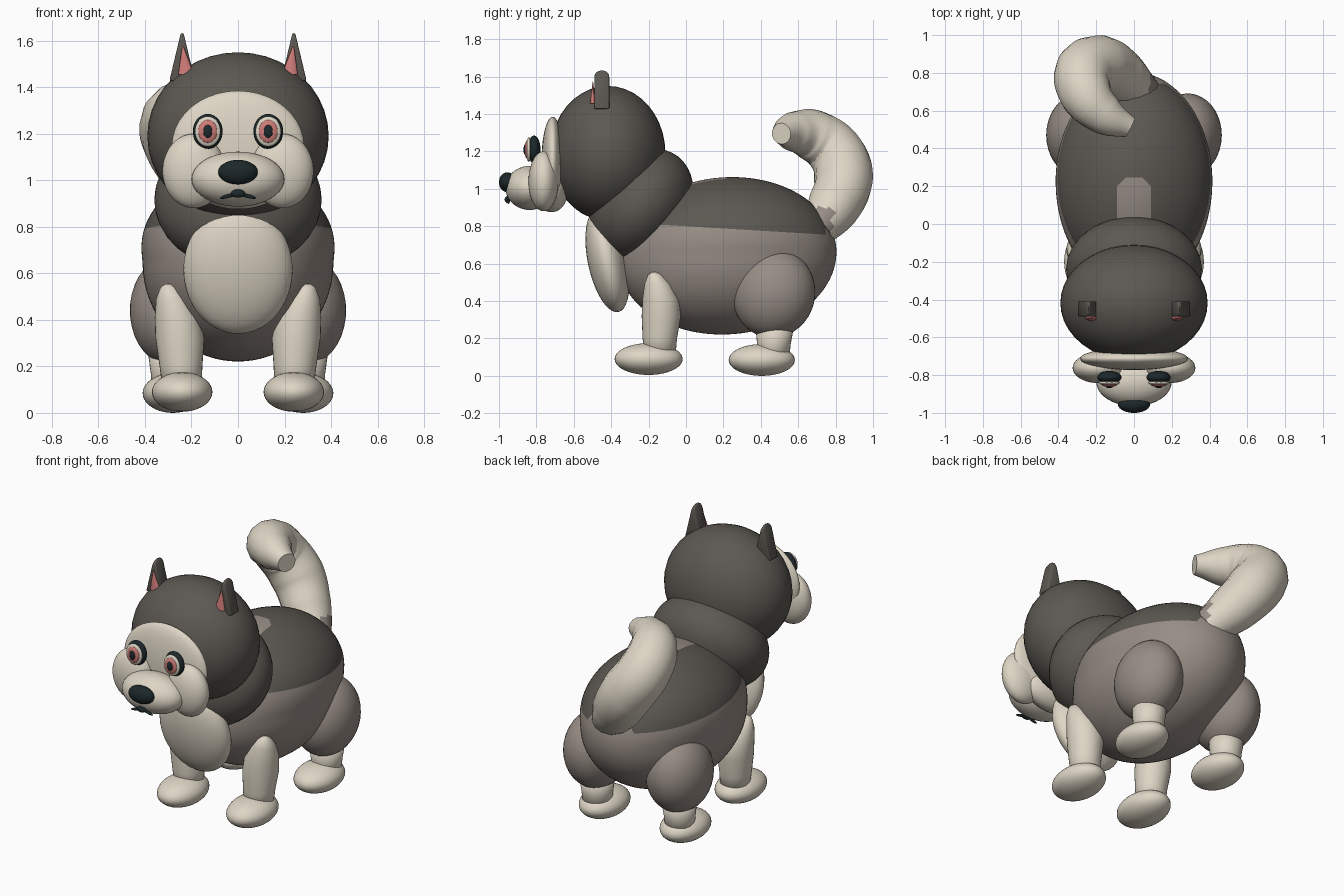
import bpy, bmesh, math
from mathutils import Matrix, Vector

if "Cube" in bpy.data.objects:
    bpy.data.objects.remove(bpy.data.objects["Cube"], do_unlink=True)


def material(name, rgb):
    m = bpy.data.materials.new(name)
    m.use_nodes = True
    m.diffuse_color = (*rgb, 1)
    m.node_tree.nodes["Principled BSDF"].inputs["Base Color"].default_value = (*rgb, 1)
    return m


cream = material("cream fur", (0.73, 0.67, 0.56))
taupe = material("taupe fur", (0.31, 0.265, 0.235))
dark = material("charcoal fur", (0.107, 0.098, 0.084))
pink = material("pink", (0.62, 0.2, 0.19))
black = material("blue black", (0.012, 0.021, 0.023))


def finish(name, bm, *mats, smooth=True):
    mesh = bpy.data.meshes.new(name)
    bmesh.ops.recalc_face_normals(bm, faces=bm.faces)
    for f in bm.faces:
        f.smooth = smooth
    bm.to_mesh(mesh)
    bm.free()
    for m in mats:
        mesh.materials.append(m)
    obj = bpy.data.objects.new(name, mesh)
    bpy.context.collection.objects.link(obj)
    return obj


def ellipsoid_mesh(loc, radii, tilt=0, segs=40):
    bm = bmesh.new()
    mat = (Matrix.Translation(loc) @ Matrix.Rotation(math.radians(tilt), 4, 'X')
           @ Matrix.Diagonal((*radii, 1)))
    bmesh.ops.create_uvsphere(bm, u_segments=segs, v_segments=segs // 2, radius=1, matrix=mat)
    return bm


def ellipsoid(name, mat, loc, radii, tilt=0):
    return finish(name, ellipsoid_mesh(loc, radii, tilt), mat)


def limb(name, mat, rings, sides=32):
    """Round limb from (x, y, z, radius) rings."""
    bm = bmesh.new()
    loops = []
    for x, y, z, r in rings:
        angles = [2 * math.pi * i / sides for i in range(sides)]
        loops.append([bm.verts.new((x + r * math.cos(a), y + r * math.sin(a), z)) for a in angles])
    for a, b in zip(loops, loops[1:]):
        for i in range(sides):
            j = (i + 1) % sides
            bm.faces.new((a[i], a[j], b[j], b[i]))
    bm.faces.new(loops[0])
    bm.faces.new(loops[-1])
    return finish(name, bm, mat)


# Body with fuller shoulders, a dark saddle and a light patch, cut along clean lines
bm = ellipsoid_mesh((0, 0.22, 0.642), (0.41, 0.585, 0.42), 4, 96)
for v in bm.verts:
    if v.co.z > 0.65:
        v.co.x *= 1 + 0.06 * math.sin(math.pi * (v.co.z - 0.65) / 0.42)
for point, normal in (((0, 0, 0.8), (0, 0.06, 1)), ((0, 0.745, 0), (0, 1, 0)),
                      ((0.09, 0, 0), (1, 0, 0)), ((-0.09, 0, 0), (1, 0, 0)),
                      ((0, 0.245, 0), (0, 1, 0)),
                      ((0.09, 0.2, 0), (1, 1, 0)), ((-0.09, 0.2, 0), (-1, 1, 0))):
    bmesh.ops.bisect_plane(bm, geom=bm.verts[:] + bm.edges[:] + bm.faces[:],
                           plane_co=point, plane_no=normal)
for f in bm.faces:
    c = f.calc_center_median()
    saddle = c.z > 0.8 - 0.06 * c.y and c.y < 0.745
    patch = c.z > 0.9 and abs(c.x) < 0.09 and c.y < 0.245 and c.y + abs(c.x) < 0.29
    f.material_index = 1 if saddle and not patch else 0
finish("body", bm, taupe, dark)

# Neck, chest bib and head
ellipsoid("neck", dark, (0, -0.24, 0.915), (0.36, 0.25, 0.325), -37)
ellipsoid("chest_bib", cream, (0, -0.42, 0.615), (0.235, 0.105, 0.28), 12)
ellipsoid("head", dark, (0, -0.418, 1.19), (0.39, 0.308, 0.36))

# Face
ellipsoid("face_mask", cream, (0, -0.713, 1.145), (0.285, 0.06, 0.24))
ellipsoid("chin", cream, (0, -0.72, 0.99), (0.2, 0.09, 0.115))
ellipsoid("muzzle", cream, (0, -0.835, 1.005), (0.2, 0.13, 0.118))
ellipsoid("nose", black, (0, -0.955, 1.035), (0.085, 0.045, 0.053))
ellipsoid("mouth_middle", black, (0, -0.955, 0.943), (0.03, 0.015, 0.018))

for s, side in ((1, "left"), (-1, "right")):
    ellipsoid(side + "_cheek", cream, (s * 0.19, -0.762, 1.04), (0.135, 0.08, 0.16))
    mouth = ellipsoid(side + "_mouth_corner", black, (0, 0, 0), (0.036, 0.008, 0.008))
    mouth.location = (s * 0.042, -0.95, 0.932)
    mouth.rotation_euler = (0, s * 0.25, 0)

    # Eye layers, each smaller and further forward
    for part, mat, y, rx, ry, rz in (
            ("eye_rim", black, -0.812, 0.064, 0.034, 0.075),
            ("eye_white", cream, -0.84, 0.055, 0.016, 0.065),
            ("iris", pink, -0.85, 0.041, 0.013, 0.049),
            ("pupil", black, -0.859, 0.02, 0.01, 0.028)):
        ellipsoid(side + "_" + part, mat, (s * 0.13, y, 1.21), (rx, ry, rz))

    # Ear: wedge with rounded edges and a pink lining
    bm = bmesh.new()
    bmesh.ops.create_cube(bm, size=1)
    for v in bm.verts:
        w = 0.012 if v.co.z > 0 else 0.11
        v.co = (s * 0.24 + v.co.x * w, -0.45 + v.co.y * 0.08, 1.53 + v.co.z * 0.205)
    top = [e for e in bm.edges if all(v.co.z > 1.6 for v in e.verts)
           and abs(e.verts[0].co.y - e.verts[1].co.y) < 0.01]
    bmesh.ops.bevel(bm, geom=top, offset=0.035, segments=4, profile=0.5, affect='EDGES')
    ear = finish(side + "_ear", bm, dark)
    bevel = ear.modifiers.new("soft edges", 'BEVEL')
    bevel.width = 0.012
    bevel.segments = 2
    bm = bmesh.new()
    bmesh.ops.create_cone(bm, segments=24, radius1=0.034, radius2=0.003, depth=0.12, cap_ends=True)
    for v in bm.verts:
        v.co = (s * (0.23 + 0.12 * v.co.z) + v.co.x, -0.498 + v.co.y * 0.45, 1.515 + v.co.z)
    finish(side + "_ear_lining", bm, pink, smooth=False)

    # Front leg and paw
    limb(side + "_front_leg", cream, [
        (s * 0.24, -0.14, 0.08, 0.082), (s * 0.245, -0.14, 0.2, 0.092),
        (s * 0.25, -0.132, 0.32, 0.105), (s * 0.26, -0.135, 0.41, 0.098),
        (s * 0.28, -0.15, 0.49, 0.072), (s * 0.295, -0.165, 0.54, 0.038),
        (s * 0.3, -0.17, 0.555, 0.012)])
    ellipsoid(side + "_front_paw", cream, (s * 0.24, -0.2, 0.09), (0.13, 0.182, 0.085))

    # Hind leg and paw
    ellipsoid(side + "_thigh", taupe, (s * 0.285, 0.47, 0.44), (0.18, 0.22, 0.238), -15)
    limb(side + "_hind_leg", cream, [
        (s * 0.285, 0.465, 0.08, 0.085), (s * 0.285, 0.47, 0.17, 0.09),
        (s * 0.285, 0.475, 0.28, 0.105)])
    ellipsoid(side + "_hind_paw", cream, (s * 0.28, 0.405, 0.085), (0.13, 0.177, 0.085))

# Curled tail swept along a curve
curve = bpy.data.curves.new("tail_path", 'CURVE')
curve.dimensions = '3D'
curve.bevel_depth = 1
curve.bevel_resolution = 5
curve.resolution_u = 10
curve.use_fill_caps = True
path = [(0.05, 0.69, 0.77, 0.1), (-0.07, 0.785, 0.9, 0.142), (-0.18, 0.842, 1.05, 0.158),
        (-0.27, 0.795, 1.2, 0.153), (-0.25, 0.68, 1.285, 0.14),
        (-0.15, 0.575, 1.305, 0.108), (-0.02, 0.51, 1.295, 0.057)]
spline = curve.splines.new('BEZIER')
spline.bezier_points.add(len(path) - 1)
for p, (x, y, z, r) in zip(spline.bezier_points, path):
    p.co = Vector((x, y, z))
    p.radius = r
    p.handle_left_type = p.handle_right_type = 'AUTO'
tail = bpy.data.objects.new("tail", curve)
bpy.context.collection.objects.link(tail)
bpy.ops.object.select_all(action='DESELECT')
tail.select_set(True)
bpy.context.view_layer.objects.active = tail
bpy.ops.object.convert(target='MESH')
tail = bpy.context.view_layer.objects.active
tail.data.materials.clear()
tail.data.materials.append(cream)
tail.data.materials.append(taupe)
for f in tail.data.polygons:
    f.material_index = 1 if f.center.y < 0.78 and f.center.z < 0.9 else 0
bpy.ops.object.shade_smooth_by_angle(angle=math.radians(50))
